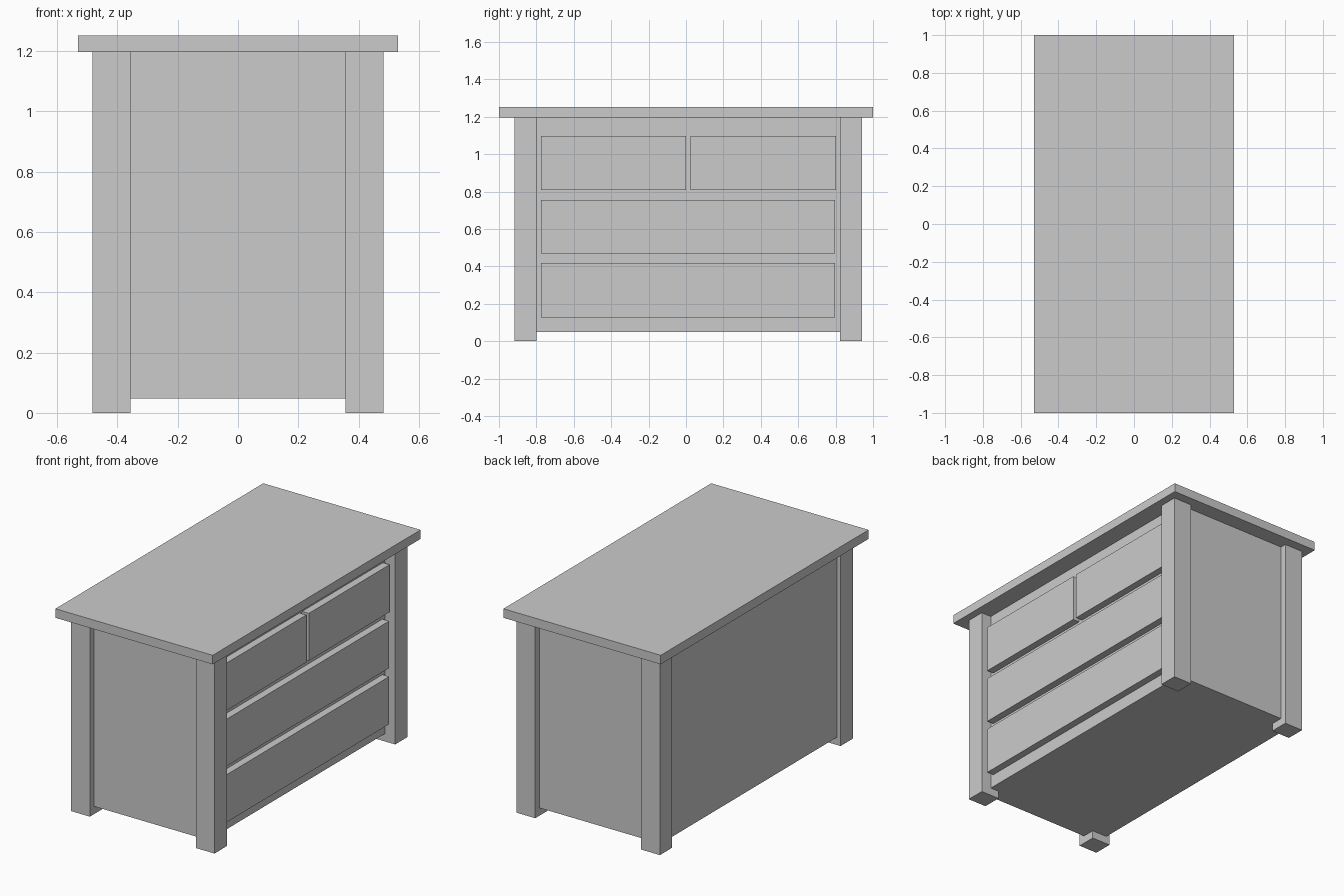
import bpy
import bmesh
from mathutils import Vector

if "Cube" in bpy.data.objects:
    bpy.data.objects.remove(bpy.data.objects["Cube"])


def box(name, x, y, z):
    """Box from (min, max) ranges along each axis."""
    bm = bmesh.new()
    bmesh.ops.create_cube(bm, size=1.0)
    for v in bm.verts:
        v.co = Vector([r[0] + (c + 0.5) * (r[1] - r[0])
                       for c, r in zip(v.co, (x, y, z))])
    mesh = bpy.data.meshes.new(name)
    bm.to_mesh(mesh)
    bm.free()
    obj = bpy.data.objects.new(name, mesh)
    bpy.context.collection.objects.link(obj)
    return obj


# Overhanging top board
box("top_board", (-0.53, 0.53), (-1, 1), (1.197, 1.252))

# Cabinet body, set in from the legs
BODY_FRONT = 0.415
box("cabinet_body", (-0.46, BODY_FRONT), (-0.877, 0.902), (0.048, 1.197))

# Four corner legs
for x_name, x in (("rear", (-0.483, -0.357)), ("drawer_side", (0.357, 0.483))):
    for y_name, y in (("left", (-0.916, -0.798)), ("right", (0.823, 0.941))):
        box(f"{x_name}_{y_name}_leg", x, y, (0, 1.197))

# Drawer fronts: two small on top, two wide below
drawers = (
    ("top_left_drawer", (-0.776, 0.0), (0.808, 1.097)),
    ("top_right_drawer", (0.025, 0.802), (0.808, 1.097)),
    ("middle_drawer", (-0.776, 0.797), (0.469, 0.755)),
    ("bottom_drawer", (-0.776, 0.797), (0.127, 0.417)),
)
for name, y, z in drawers:
    box(name, (BODY_FRONT - 0.02, 0.46), y, z)
